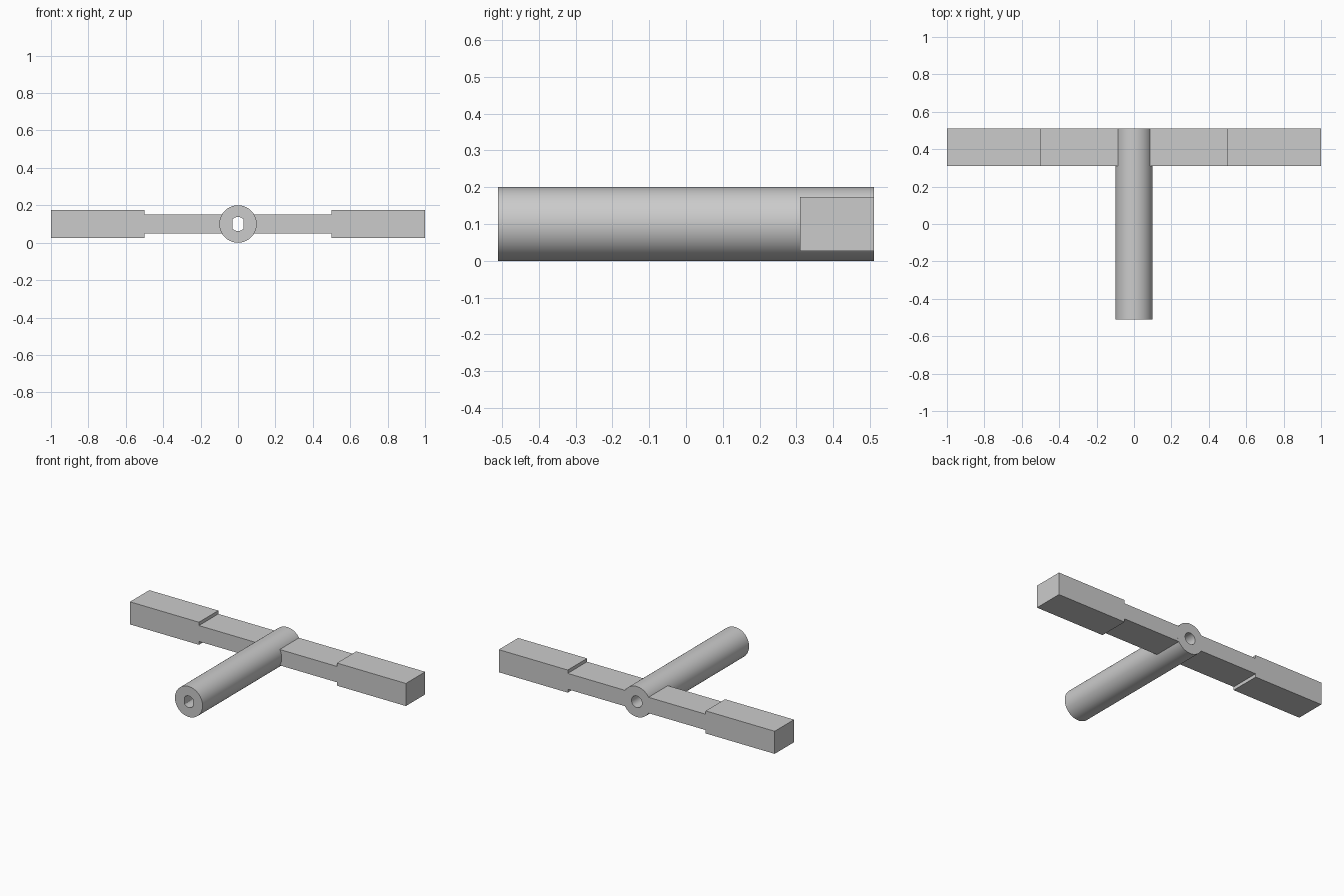
import bpy, bmesh
from math import sin, cos, pi, radians

default = bpy.data.objects.get("Cube")
if default:
    bpy.data.objects.remove(default, do_unlink=True)

AXIS_Z = 0.1
RADIUS = 0.1
BACK, FRONT = 0.51, -0.51

grey = bpy.data.materials.new("light_grey")
grey.use_nodes = True
color = (0.6, 0.6, 0.6, 1)
grey.diffuse_color = color
grey.node_tree.nodes["Principled BSDF"].inputs["Base Color"].default_value = color


def finish(bm, name):
    bmesh.ops.remove_doubles(bm, verts=bm.verts, dist=0.00001)
    bmesh.ops.recalc_face_normals(bm, faces=bm.faces)
    mesh = bpy.data.meshes.new(name)
    bm.to_mesh(mesh)
    bm.free()
    mesh.materials.append(grey)
    obj = bpy.data.objects.new(name, mesh)
    bpy.context.collection.objects.link(obj)
    bpy.ops.object.select_all(action='DESELECT')
    obj.select_set(True)
    bpy.context.view_layer.objects.active = obj
    bpy.ops.object.shade_smooth_by_angle(angle=radians(30))
    return obj


# Hollow shaft: round bore with flat-sided socket at the front
def build_shaft(sides=64, bore=0.038, flat=0.03, socket_end=-0.3):
    bm = bmesh.new()

    def ring(r, y, limit=1.0):
        points = []
        for i in range(sides):
            a = 2 * pi * i / sides
            x = max(-limit, min(limit, r * cos(a)))
            points.append(bm.verts.new((x, y, AXIS_Z + r * sin(a))))
        return points

    rings = [ring(RADIUS, BACK), ring(RADIUS, FRONT),
             ring(bore, FRONT, flat), ring(bore, socket_end, flat),
             ring(bore, socket_end), ring(bore, BACK)]
    for k, a in enumerate(rings):
        b = rings[(k + 1) % len(rings)]
        for i in range(sides):
            j = (i + 1) % sides
            bm.faces.new((a[i], a[j], b[j], b[i]))
    return finish(bm, "shaft")


# Cross arm: slim web fitted to the shaft, stepping up to a thick grip
def build_arm(side, name):
    bm = bmesh.new()
    web, grip, step, tip = 0.052, 0.074, 0.5, 1.0
    half = math_angle = radians(31.3)
    profile = [(RADIUS * cos(half * t / 6), RADIUS * sin(math_angle * t / 6))
               for t in range(-6, 7)]
    profile += [(step, web), (step, grip), (tip, grip),
                (tip, -grip), (step, -grip), (step, -web)]
    verts = [bm.verts.new((side * x, BACK, AXIS_Z + z)) for x, z in profile]
    face = bm.faces.new(verts)
    out = bmesh.ops.extrude_face_region(bm, geom=[face])
    moved = [g for g in out["geom"] if isinstance(g, bmesh.types.BMVert)]
    bmesh.ops.translate(bm, verts=moved, vec=(0, -0.2, 0))
    return finish(bm, name)


build_shaft()
build_arm(1, "left_arm")
build_arm(-1, "right_arm")
